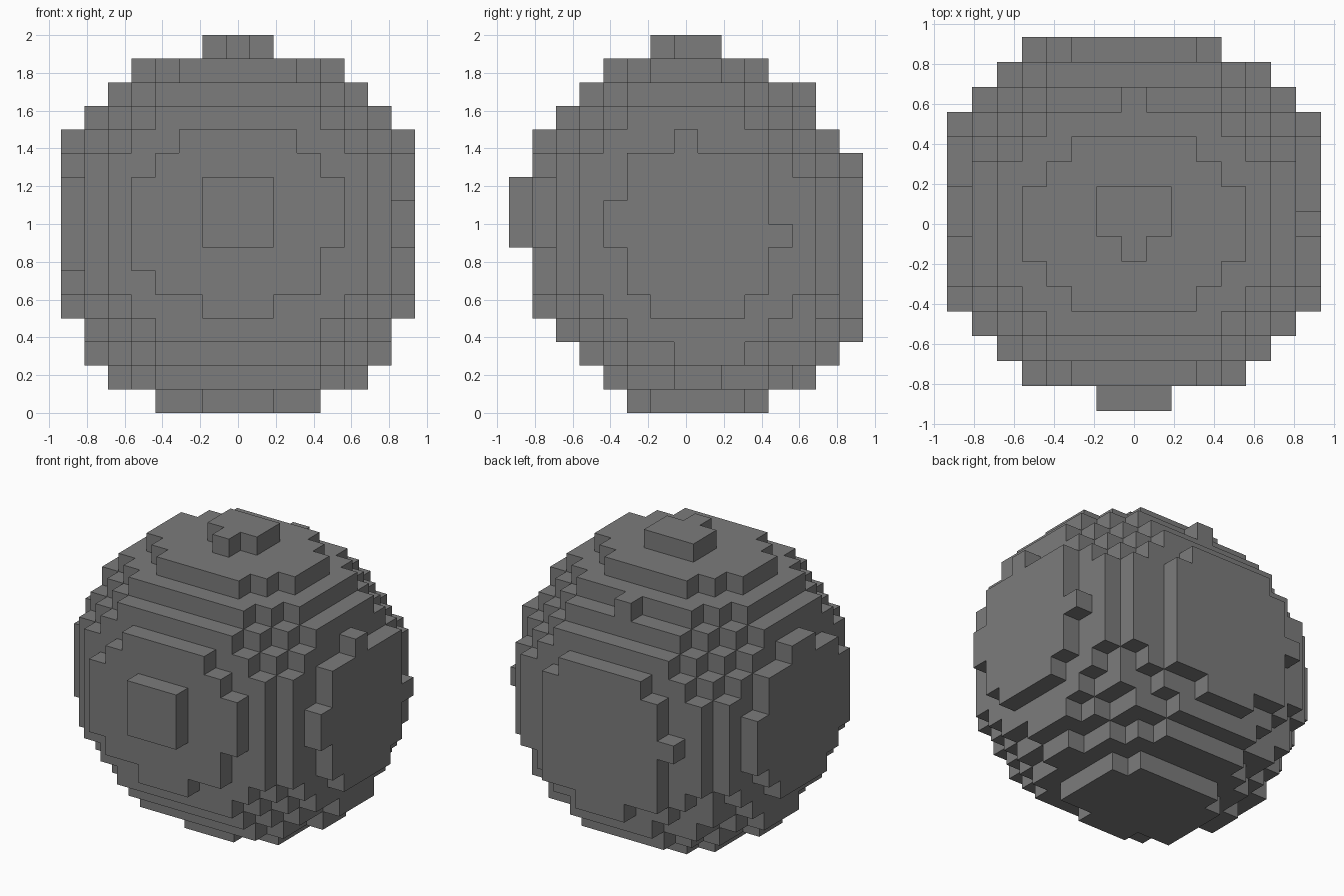
import bpy, bmesh
from mathutils import Vector

if "Cube" in bpy.data.objects:
    bpy.data.objects.remove(bpy.data.objects["Cube"])

CELL = 0.125            # edge length of one block
NX, NY, NZ = 15, 15, 16


def in_ball(x, y, z):
    """Slightly skewed ball, fuller at the lower back."""
    dx, dy, dz = x - 7, y - 7.4, z - 7.5
    return 0.89 * dx * dx + dy * dy + dz * dz + 0.28 * max(dy, 0) * dz <= 58.6


def box(x0, x1, y0, y1, z0, z1):
    """All cells in an inclusive block range."""
    return {(x, y, z) for x in range(x0, x1 + 1)
            for y in range(y0, y1 + 1) for z in range(z0, z1 + 1)}


cells = {c for c in box(0, NX - 1, 0, NY - 1, 0, NZ - 1) if in_ball(*c)}

# Trim the stepped caps: front, back, then the two sides
for b in [(0, 14, 0, 0, 0, 6), (0, 5, 0, 0, 7, 9), (9, 14, 0, 0, 7, 9),
          (11, 11, 1, 1, 6, 6), (5, 5, 1, 1, 4, 4), (9, 9, 1, 1, 4, 4),
          (11, 14, 14, 14, 0, 15), (3, 3, 14, 14, 6, 6),
          (14, 14, 6, 6, 11, 11), (14, 14, 8, 8, 11, 11),
          (14, 14, 4, 4, 9, 9), (14, 14, 4, 4, 6, 6),
          (14, 14, 11, 11, 8, 8), (14, 14, 11, 11, 6, 6),
          (0, 0, 6, 6, 11, 11)]:
    cells -= box(*b)

# Fill out the top cap and the broad foot layers
for b in [(6, 8, 7, 8, 15, 15), (3, 11, 6, 8, 14, 14), (4, 10, 3, 3, 13, 13),
          (6, 8, 5, 5, 0, 0), (4, 10, 6, 9, 0, 0), (5, 9, 10, 10, 0, 0),
          (4, 10, 4, 11, 1, 1), (3, 11, 5, 10, 1, 1), (2, 12, 7, 8, 1, 1),
          (1, 13, 7, 9, 2, 2)]:
    cells |= box(*b)

# Skin: one quad for each exposed block side
bm = bmesh.new()
corners = {}


def corner(p):
    if p not in corners:
        corners[p] = bm.verts.new(((p[0] - NX / 2) * CELL,
                                   (p[1] - NY / 2) * CELL, p[2] * CELL))
    return corners[p]


for c in sorted(cells):
    for axis in range(3):
        u, v = (axis + 1) % 3, (axis + 2) % 3
        for side in (0, 1):
            n = list(c)
            n[axis] += 2 * side - 1
            if tuple(n) in cells:
                continue
            loop = []
            for du, dv in ((0, 0), (1, 0), (1, 1), (0, 1)):
                p = list(c)
                p[axis] += side
                p[u] += du
                p[v] += dv
                loop.append(corner(tuple(p)))
            bm.faces.new(loop if side else loop[::-1])

mesh = bpy.data.meshes.new("block_ball")
bm.to_mesh(mesh)
bm.free()

# Single flat grey
grey = bpy.data.materials.new("stone_grey")
grey.use_nodes = True
colour = (0.2, 0.2, 0.2, 1)
grey.diffuse_color = colour
grey.node_tree.nodes["Principled BSDF"].inputs["Base Color"].default_value = colour
mesh.materials.append(grey)

ball = bpy.data.objects.new("block_ball", mesh)
bpy.context.collection.objects.link(ball)
